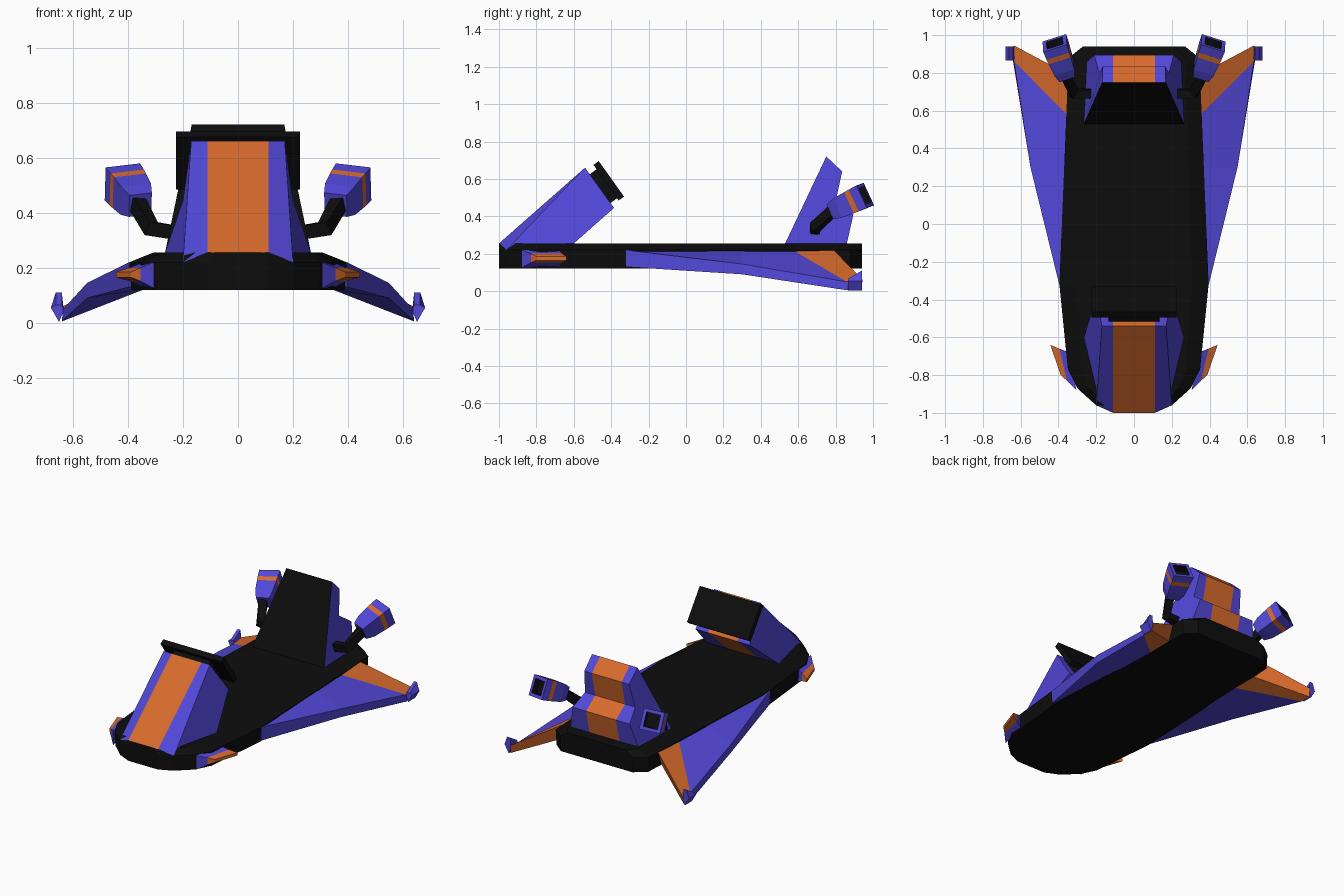
import bpy, bmesh
from math import radians
from mathutils import Vector, Matrix

if "Cube" in bpy.data.objects:
    bpy.data.objects.remove(bpy.data.objects["Cube"])


def material(name, rgb):
    m = bpy.data.materials.new(name)
    m.diffuse_color = (*rgb, 1)
    m.use_nodes = True
    m.node_tree.nodes["Principled BSDF"].inputs["Base Color"].default_value = m.diffuse_color
    return m


MATS = [material("black", (0.004, 0.004, 0.004)),
        material("purple", (0.085, 0.065, 0.69)),
        material("orange", (0.69, 0.147, 0.026))]
BLACK, PURPLE, ORANGE = 0, 1, 2


def loft(name, rings, pick, mirror=False, caps=(BLACK, BLACK)):
    """Skin closed rings; pick(i, j) gives the material of face j in span i."""
    bm = bmesh.new()
    vs = [[bm.verts.new(p) for p in r] for r in rings]
    n = len(rings[0])
    for i in range(len(rings) - 1):
        for j in range(n):
            k = (j + 1) % n
            f = bm.faces.new((vs[i][j], vs[i][k], vs[i + 1][k], vs[i + 1][j]))
            f.material_index = pick(i, j)
    for ring, m in ((vs[0], caps[0]), (vs[-1], caps[1])):
        bm.faces.new(ring).material_index = m
    bmesh.ops.recalc_face_normals(bm, faces=bm.faces)
    me = bpy.data.meshes.new(name)
    bm.to_mesh(me)
    bm.free()
    for m in MATS:
        me.materials.append(m)
    ob = bpy.data.objects.new(name, me)
    bpy.context.collection.objects.link(ob)
    if mirror:
        ob.modifiers.new("mirror", 'MIRROR')
    return ob


def box(name, size, loc, tilt):
    x, y, z = (s / 2 for s in size)
    rings = [[(-x, -y, h), (x, -y, h), (x, y, h), (-x, y, h)] for h in (-z, z)]
    ob = loft(name, rings, lambda i, j: BLACK)
    ob.location = loc
    ob.rotation_euler.x = tilt


def square(c, d, half, roll=0):
    """Square ring centred on c, facing along d."""
    d = Vector(d).normalized()
    u = d.cross(Vector((0, 0, 1))).normalized()
    u = Matrix.Rotation(roll, 3, d) @ u
    w = u.cross(d)
    return [Vector(c) + half * (a * u + b * w)
            for a, b in ((-1, -1), (1, -1), (1, 1), (-1, 1))]


# hull: outline with a sloped upper rim
half = [(0.11, -1), (0.20, -0.96), (0.30, -0.87), (0.35, -0.77), (0.365, -0.62),
        (0.395, -0.32), (0.355, 0.66), (0.345, 0.88), (0.27, 0.94)]
outline = half + [(-x, y) for x, y in reversed(half)]
loft("hull", [[(x * s, y, z) for x, y in outline]
              for z, s in ((0.12, 0.98), (0.22, 1), (0.255, 0.78))],
     lambda i, j: BLACK)


def striped(name, profile, outer, pick):
    """Body lofted across x with a central stripe and purple flanks."""
    mid = lambda x: [(x, y, z) for y, z in profile]
    left = [(-x, y, z) for x, y, z in outer]
    loft(name, [left, mid(-0.11), mid(0.11), outer], pick, caps=(PURPLE, PURPLE))


# front cowl
striped("front_cowl",
        [(-1, 0.255), (-0.54, 0.66), (-0.385, 0.445), (-0.6, 0.255)],
        [(0.20, -0.96, 0.22), (0.17, -0.54, 0.66), (0.20, -0.385, 0.445), (0.265, -0.6, 0.255)],
        lambda i, j: ORANGE if i == 1 else PURPLE)
tilt = radians(35.4)
box("screen_mount", (0.27, 0.09, 0.19), (0, -0.45, 0.555), tilt)
box("screen_panel", (0.45, 0.035, 0.233), (0, -0.413, 0.59), tilt)

# stepped backrest with black front
back = [(0.53, 0.255), (0.75, 0.72), (0.835, 0.64), (0.80, 0.48), (0.895, 0.41), (0.86, 0.255)]
widths = (0.265, 0.168, 0.165, 0.185, 0.21, 0.25)
striped("backrest", back, [(w, y, z) for w, (y, z) in zip(widths, back)],
        lambda i, j: BLACK if j == 0 else ORANGE if i == 1 else PURPLE)

# drooping wings: rings of (root top, tip top, tip bottom, root bottom) along y
loft("wing",
     [[(0.37, -0.32, 0.22), (0.396, -0.32, 0.22), (0.396, -0.32, 0.13), (0.37, -0.32, 0.13)],
      [(0.355, 0.3, 0.22), (0.548, 0.3, 0.145), (0.548, 0.3, 0.09), (0.355, 0.3, 0.12)],
      [(0.345, 0.57, 0.22), (0.635, 0.86, 0.05), (0.64, 0.86, 0.005), (0.345, 0.57, 0.12)],
      [(0.345, 0.79, 0.22), (0.635, 0.945, 0.06), (0.64, 0.935, 0.005), (0.345, 0.75, 0.12)]],
     lambda i, j: ORANGE if i == 2 and j in (0, 2) else PURPLE, True, (PURPLE, ORANGE))

# upturned wing tips
loft("wing_tip",
     [[(0.633, y, 0.045), (0.64, y, top), (0.662, y, top), (0.68, y, 0.055), (0.65, y, 0.003)]
      for y, top in ((0.865, 0.065), (0.94, 0.11))],
     lambda i, j: PURPLE, True, (PURPLE, PURPLE))

# small front fins
loft("front_fin",
     [[(*f, lo), (*r, lo), (*r, hi), (*f, hi)] for f, r, lo, hi in (
         ((0.305, -0.88), (0.345, -0.68), 0.125, 0.22),
         ((0.355, -0.83), (0.395, -0.66), 0.152, 0.20),
         ((0.388, -0.80), (0.443, -0.64), 0.165, 0.185))],
     lambda i, j: ORANGE if i == 1 else PURPLE, True, (PURPLE, ORANGE))

# thruster pods with a hollow nozzle
tail = Vector((0.42, 0.958, 0.512))
axis = Vector((0.065, 0.175, 0.083)).normalized()
stations = [(-0.205, 0.043), (-0.155, 0.056), (-0.08, 0.062), (-0.05, 0.064),
            (0, 0.066), (0, 0.045), (-0.04, 0.045)]
loft("thruster", [square(tail + axis * t, axis, h, radians(7)) for t, h in stations],
     lambda i, j: ORANGE if i == 2 else BLACK if i == 5 else PURPLE, True, (PURPLE, BLACK))

# bent thruster arms
path = [((0.21, 0.69, 0.325), (1, 0, 0.15)), ((0.315, 0.69, 0.342), (1, 0.7, 0.6)),
        ((0.372, 0.80, 0.445), (0.4, 0.8, 0.7))]
loft("thruster_arm", [square(c, d, 0.026) for c, d in path], lambda i, j: BLACK, True)
